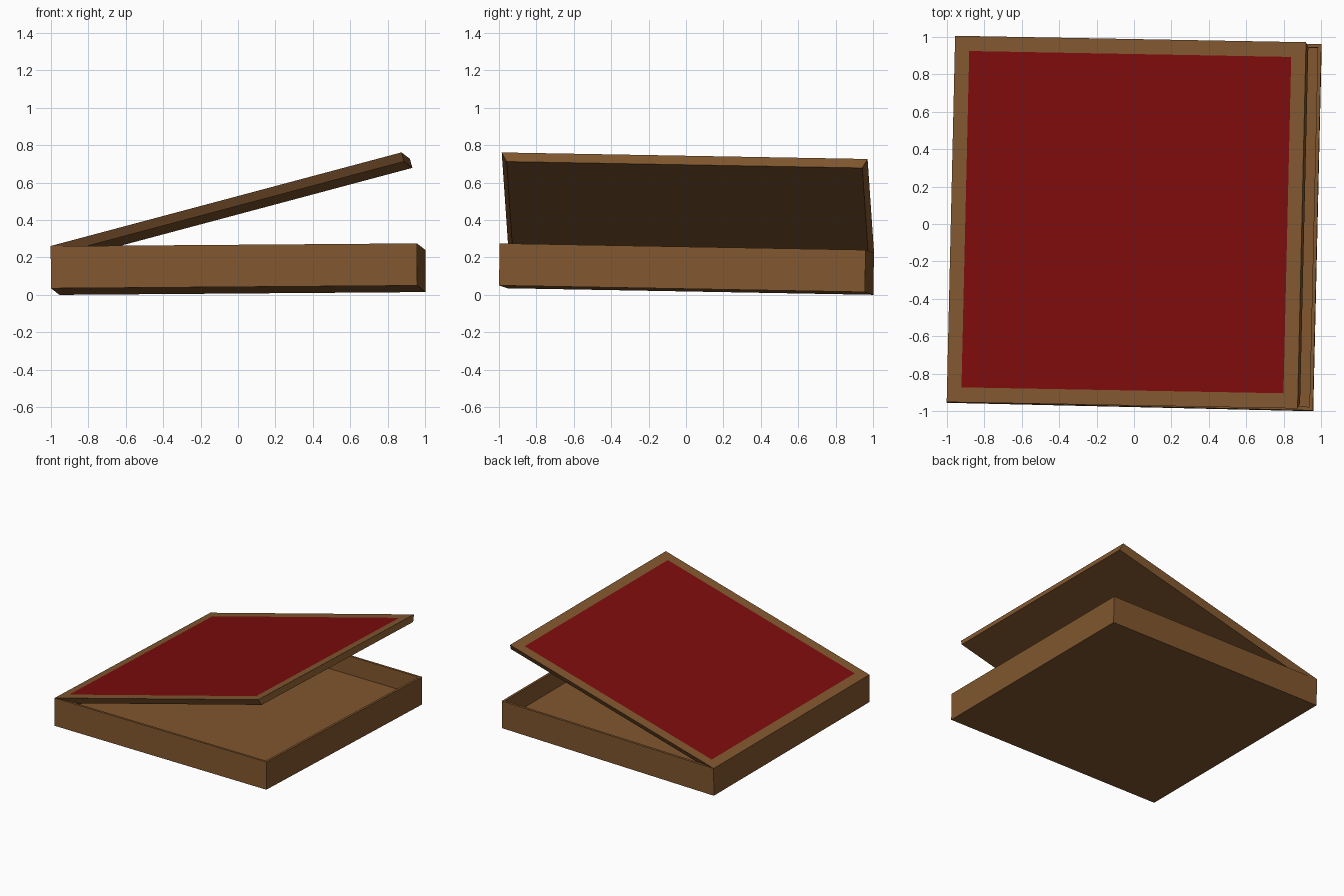
import bpy, bmesh, math
from mathutils import Matrix, Vector

old = bpy.data.objects.get("Cube")
if old:
    bpy.data.objects.remove(old, do_unlink=True)


def material(name, rgb):
    m = bpy.data.materials.new(name)
    m.use_nodes = True
    m.diffuse_color = (*rgb, 1)
    m.node_tree.nodes["Principled BSDF"].inputs["Base Color"].default_value = (*rgb, 1)
    return m


brown = material("cardboard_brown", (0.22, 0.095, 0.028))
red = material("panel_red", (0.207, 0.0037, 0.0037))

SIDE, HEIGHT, WALL, FLOOR = 1.957, 0.225, 0.027, 0.075
LID_LENGTH, LID_THICK, BORDER = 1.94, 0.05, 0.113

# Slightly tilted frame of the whole box, with its origin at the front left bottom corner
u = Vector((1.957, -0.045, 0.015)).normalized()
v = Vector((0.04, 1.955, -0.035)).normalized()
w = u.cross(v).normalized()
v = w.cross(u)
frame = Matrix((u, v, w)).transposed().to_4x4()
frame.translation = (-0.999, -0.955, 0.035)


def block(bm, size):
    """Box with one corner at the origin."""
    bmesh.ops.create_cube(bm, size=1)
    bmesh.ops.translate(bm, verts=bm.verts, vec=(0.5, 0.5, 0.5))
    bmesh.ops.scale(bm, verts=bm.verts, vec=size)


def top_face(bm):
    return max(bm.faces, key=lambda f: f.calc_center_median().z)


def finish(bm, name, mats, matrix):
    bmesh.ops.recalc_face_normals(bm, faces=bm.faces)
    me = bpy.data.meshes.new(name)
    bm.to_mesh(me)
    bm.free()
    for m in mats:
        me.materials.append(m)
    ob = bpy.data.objects.new(name, me)
    ob.matrix_world = matrix
    bpy.context.collection.objects.link(ob)
    return ob


# Tray: inset the top and sink it to leave thin walls
bm = bmesh.new()
block(bm, (SIDE, SIDE, HEIGHT))
well = top_face(bm)
bmesh.ops.inset_region(bm, faces=[well], thickness=WALL)
rim = bmesh.ops.extrude_discrete_faces(bm, faces=[well])["faces"][0]
bmesh.ops.translate(bm, verts=rim.verts, vec=(0, 0, FLOOR - HEIGHT))
finish(bm, "box_tray", [brown], frame)

# Lid: slab with sides sloping in underneath and a red inset panel on top
bm = bmesh.new()
block(bm, (LID_LENGTH, SIDE, LID_THICK))
bmesh.ops.translate(bm, verts=bm.verts, vec=(0, 0, -LID_THICK))
for vert in bm.verts:
    if vert.co.z < -LID_THICK / 2:
        vert.co.y += WALL if vert.co.y < SIDE / 2 else -WALL
panel = top_face(bm)
bmesh.ops.inset_region(bm, faces=[panel], thickness=BORDER)
panel.material_index = 1
hinge = Matrix.Translation((0, 0, HEIGHT + 0.001)) @ Matrix.Rotation(math.radians(-14.5), 4, "Y")
finish(bm, "box_lid", [brown, red], frame @ hinge)
